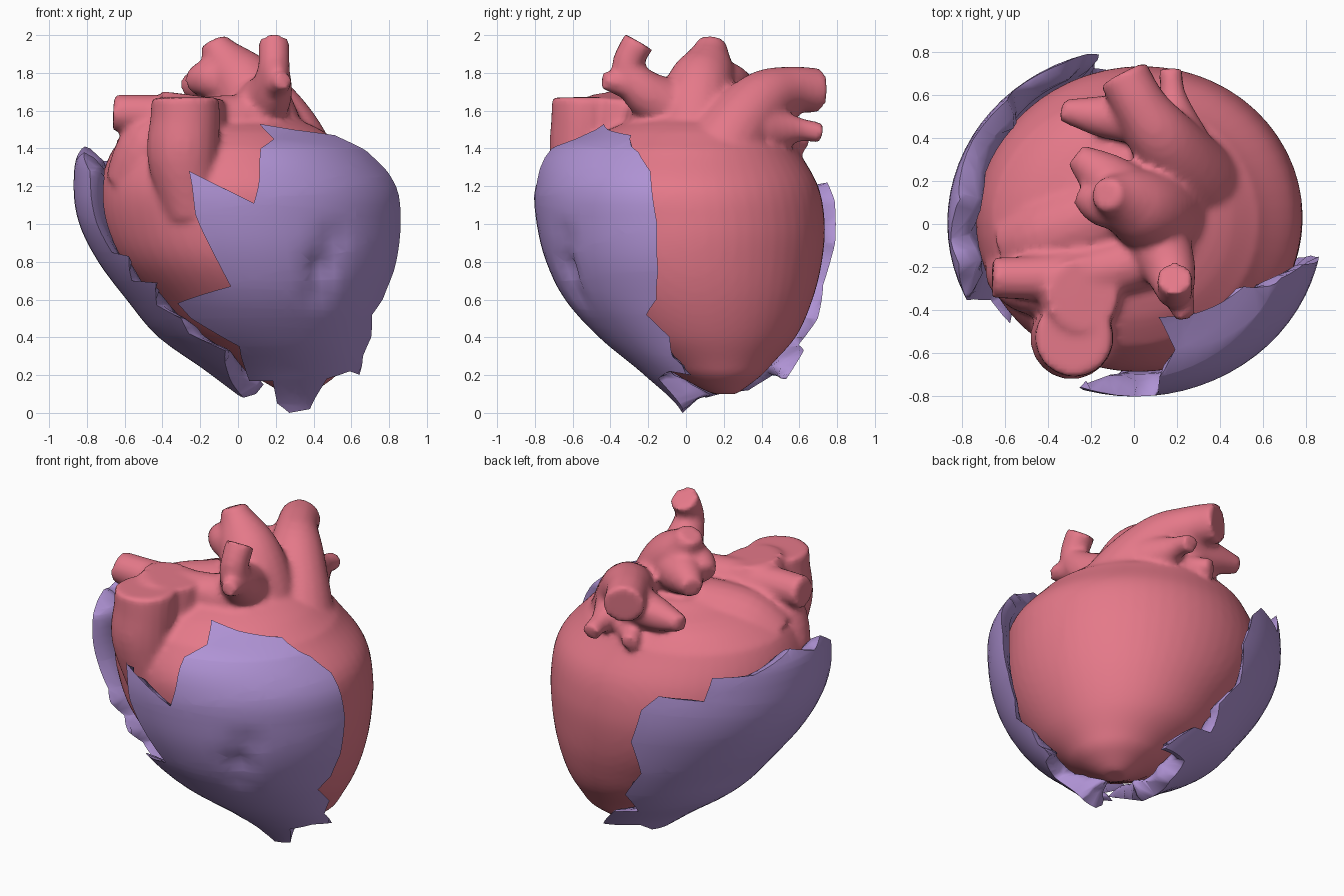
import bpy, bmesh, math
from mathutils import Vector
from mathutils.geometry import tessellate_polygon, intersect_point_line

if "Cube" in bpy.data.objects:
    bpy.data.objects.remove(bpy.data.objects["Cube"])


def material(name, rgb):
    m = bpy.data.materials.new(name)
    m.diffuse_color = (*rgb, 1)
    m.use_nodes = True
    m.node_tree.nodes["Principled BSDF"].inputs["Base Color"].default_value = m.diffuse_color
    return m


RED = material("heart_red", (0.78, 0.19, 0.25))
PURPLE = material("shell_purple", (0.43, 0.29, 0.66))


def spline(p0, p1, p2, p3, t):
    return tuple(0.5 * (2 * b + (c - a) * t + (2 * a - 5 * b + 4 * c - d) * t * t
                        + (3 * b - a - 3 * c + d) * t ** 3)
                 for a, b, c, d in zip(p0, p1, p2, p3))


def section(table, z):
    """Ellipse centre and radii at height z."""
    n = len(table)
    i = 0
    while i < n - 2 and z > table[i + 1][0]:
        i += 1
    t = max(0, min(1, (z - table[i][0]) / (table[i + 1][0] - table[i][0])))
    p = [table[max(0, min(n - 1, k))] for k in (i - 1, i, i + 1, i + 2)]
    _, x0, x1, y0, y1 = spline(*p, t)
    return (x0 + x1) / 2, (y0 + y1) / 2, (x1 - x0) / 2, (y1 - y0) / 2


def on_surface(table, deg, z, off=0.0):
    cx, cy, a, b = section(table, z)
    t = math.radians(deg)
    return Vector((cx + (a + off) * math.cos(t), cy + (b + off) * math.sin(t), z))


def skin(bm, rings):
    """Closed skin over a list of rings of points."""
    vs = [[bm.verts.new(p) for p in r] for r in rings]
    n = len(vs[0])
    for a, b in zip(vs, vs[1:]):
        for i in range(n):
            bm.faces.new((a[i], a[(i + 1) % n], b[(i + 1) % n], b[i]))
    bm.faces.new(vs[0][::-1])
    bm.faces.new(vs[-1])


def tube(bm, *pts):
    """Smooth tube through (x, y, z, radius) points."""
    path = []
    n = len(pts)
    for i in range(n - 1):
        p = [pts[max(0, min(n - 1, k))] for k in (i - 1, i, i + 1, i + 2)]
        path += [spline(*p, s / 5) for s in range(5)]
    path.append(pts[-1])
    rings = []
    side = None
    for i, p in enumerate(path):
        d = (Vector(path[min(i + 1, len(path) - 1)][:3]) - Vector(path[max(i - 1, 0)][:3])).normalized()
        if side is None:
            side = d.orthogonal()
        side = (side - d * side.dot(d)).normalized()
        up = d.cross(side)
        rings.append([Vector(p[:3]) + p[3] * (side * math.cos(a) + up * math.sin(a))
                      for a in (k * math.tau / 20 for k in range(20))])
    skin(bm, rings)


def finish(bm, name, mat):
    bmesh.ops.recalc_face_normals(bm, faces=bm.faces)
    for f in bm.faces:
        f.smooth = True
    me = bpy.data.meshes.new(name)
    bm.to_mesh(me)
    bm.free()
    me.materials.append(mat)
    ob = bpy.data.objects.new(name, me)
    bpy.context.collection.objects.link(ob)
    return ob


# Heart muscle: z, xmin, xmax, ymin, ymax
BODY = [(0.10, 0.25, 0.38, 0.14, 0.27), (0.14, 0.17, 0.45, 0.05, 0.33), (0.2, 0.06, 0.53, -0.06, 0.41),
        (0.4, -0.25, 0.65, -0.36, 0.58), (0.6, -0.45, 0.73, -0.54, 0.67), (0.8, -0.63, 0.775, -0.65, 0.72),
        (1.0, -0.72, 0.785, -0.68, 0.735), (1.2, -0.73, 0.75, -0.68, 0.70), (1.4, -0.66, 0.58, -0.57, 0.59),
        (1.5, -0.50, 0.44, -0.42, 0.49), (1.58, -0.25, 0.28, -0.2, 0.3)]
bm = bmesh.new()
skin(bm, [[on_surface(BODY, j * 360 / 56, 0.10 + 1.48 * k / 49) for j in range(56)] for k in range(50)])

# Aorta with its upper branches
tube(bm, (0.15, 0.05, 1.2, .28), (0.12, 0.05, 1.5, .22), (0.05, .07, 1.7, .19), (-0.04, .11, 1.82, .15),
     (-0.10, .13, 1.91, .1), (-0.13, .14, 1.97, .075))
tube(bm, (0.0, .12, 1.72, .14), (-.14, .22, 1.74, .12), (-.27, .32, 1.73, .06))
tube(bm, (0.0, .08, 1.75, .12), (-.15, .1, 1.77, .11), (-.25, .15, 1.75, .06))
tube(bm, (0.1, -.05, 1.6, .16), (0.17, -.22, 1.70, .12), (0.19, -.31, 1.83, .085), (.19, -.25, 1.965, .085))
tube(bm, (.18, -.24, 1.73, .1), (.24, -.44, 1.76, .045))
# Pulmonary artery and side branch
tube(bm, (0.33, 0.12, 1.2, .26), (0.25, .24, 1.46, .20), (0.13, .40, 1.65, .16), (.03, .55, 1.71, .125),
     (-.05, .70, 1.705, .12))
tube(bm, (.08, .48, 1.63, .12), (-.14, .5, 1.6, .1), (-.34, .53, 1.6, .05))
# Small rear veins
tube(bm, (.2, .42, 1.5, .14), (.18, .6, 1.5, .065), (.17, .72, 1.48, .055))
tube(bm, (.1, .42, 1.45, .14), (0.0, .55, 1.45, .07), (-.05, .64, 1.44, .05))
# Flat-topped atrium column, its side vein and the sloping roof behind
tube(bm, (-.24, -.5, 1.05, .15), (-.29, -.53, 1.35, .19), (-.28, -.53, 1.55, .185), (-.28, -.53, 1.67, .18))
tube(bm, (-.26, -.3, 1.2, .2), (-.26, -.33, 1.5, .2), (-.24, -.33, 1.68, .17))
tube(bm, (.12, -.15, 1.56, .13), (-.15, -.22, 1.56, .12), (-.42, -.25, 1.58, .105), (-.66, -.25, 1.59, .095))
tube(bm, (-.25, -.25, 1.5, .16), (-.45, -.25, 1.4, .18), (-.55, -.2, 1.2, .16))
tube(bm, (-.12, .05, 1.45, .2), (-.38, -.05, 1.4, .2), (-.54, -.1, 1.3, .18))

heart = finish(bm, "heart", RED)
rm = heart.modifiers.new("fuse", "REMESH")
rm.mode = "VOXEL"
rm.voxel_size = 0.02
rm.use_smooth_shade = True
sm = heart.modifiers.new("soften", "SMOOTH")
sm.factor = 0.5
sm.iterations = 5

# Broken outer shell: a looser copy of the body profile
SHELL = [(0.0, 0.09, 0.51, -0.02, 0.40), (0.2, -0.14, 0.67, -0.22, 0.55), (0.4, -0.42, 0.74, -0.46, 0.68),
         (0.6, -0.59, 0.80, -0.64, 0.76), (0.8, -0.74, 0.86, -0.74, 0.80), (1.0, -0.84, 0.88, -0.79, 0.82),
         (1.2, -0.87, 0.86, -0.80, 0.81), (1.4, -0.83, 0.72, -0.73, 0.75), (1.53, -0.60, 0.55, -0.45, 0.60)]


def edge_distance(p, corners):
    best = 9
    for a, b in zip(corners, corners[1:] + corners[:1]):
        q, t = intersect_point_line(p, a, b)
        q = a if t < 0 else b if t > 1 else q
        best = min(best, (p - q).length)
    return best


def shell(name, outline, dents=()):
    """Jagged (angle, height) outline cut into a grid, wrapped as two walls meeting in a sharp edge."""
    flat = bmesh.new()
    corners = [Vector((a / 100, z, 0)) for a, z in outline]
    vs = [flat.verts.new(c) for c in corners]
    for tri in tessellate_polygon([corners]):
        flat.faces.new([vs[i] for i in tri])
    cuts = [((a / 100, 0, 0), (1, 0, 0)) for a in range(90, 360, 5)]
    cuts += [((0, k * 0.05, 0), (0, 1, 0)) for k in range(1, 31)]
    for co, no in cuts:
        bmesh.ops.bisect_plane(flat, geom=flat.verts[:] + flat.edges[:] + flat.faces[:], dist=1e-5,
                               plane_co=co, plane_no=no)
    flat.verts.index_update()
    bm = bmesh.new()
    outer, inner = [], []
    for v in flat.verts:
        deg, z = v.co.x * 100, v.co.y
        push = sum(d * math.exp(-((deg - da) / 5) ** 2 - ((z - dz) / 0.08) ** 2) for da, dz, d in dents)
        out = on_surface(SHELL, deg, z, -push)
        outer.append(bm.verts.new(out))
        if v.is_boundary:
            inner.append(outer[-1])
        else:
            t = min(1, 0.2 + edge_distance(v.co, corners) / 0.09)
            inner.append(bm.verts.new(out.lerp(on_surface(BODY, deg, max(z, 0.09), 0.015), t)))
    for f in flat.faces:
        ids = [v.index for v in f.verts]
        bm.faces.new([outer[i] for i in ids])
        if not all(v.is_boundary for v in f.verts):
            bm.faces.new([inner[i] for i in reversed(ids)])
    bm.verts.index_update()
    rim = {outer[v.index] for v in flat.verts if v.is_boundary}
    for e in bm.edges:
        e.smooth = not all(v in rim for v in e.verts)
    flat.free()
    return finish(bm, name, PURPLE)


shell("front_shell",
      [(284, 1.53), (290, 1.45), (283, 1.40), (275, 1.11), (254, 1.28), (254, 1.05), (260, .67),
       (231, .58), (234, .50), (251, .35), (235, .17), (256, .17), (249, .05), (262, 0), (292, .02),
       (301, .18), (322, .22), (339, .2), (334, .3), (340, .40), (334, .52), (342, .6), (346, .75),
       (348, 1.0), (346, 1.28), (340, 1.38), (327, 1.47), (302, 1.50)],
      [(299, .78, .06), (304, .92, .03), (297, .64, .03)])
shell("side_shell",
      [(106, 1.12), (112, 1.22), (130, 1.2), (132, 1.34), (150, 1.33), (172, 1.41), (186, 1.34), (195, 1.38),
       (206, 1.28), (207, 1.0), (209, .85), (219, .83), (211, .7), (226, .69), (217, .57), (228, .5),
       (226, .42), (240, .33), (219, .2), (197, .08), (180, .1), (150, .12), (130, .2), (99, .18),
       (104, .33), (118, .36), (107, .5), (112, .68), (104, .9)])
